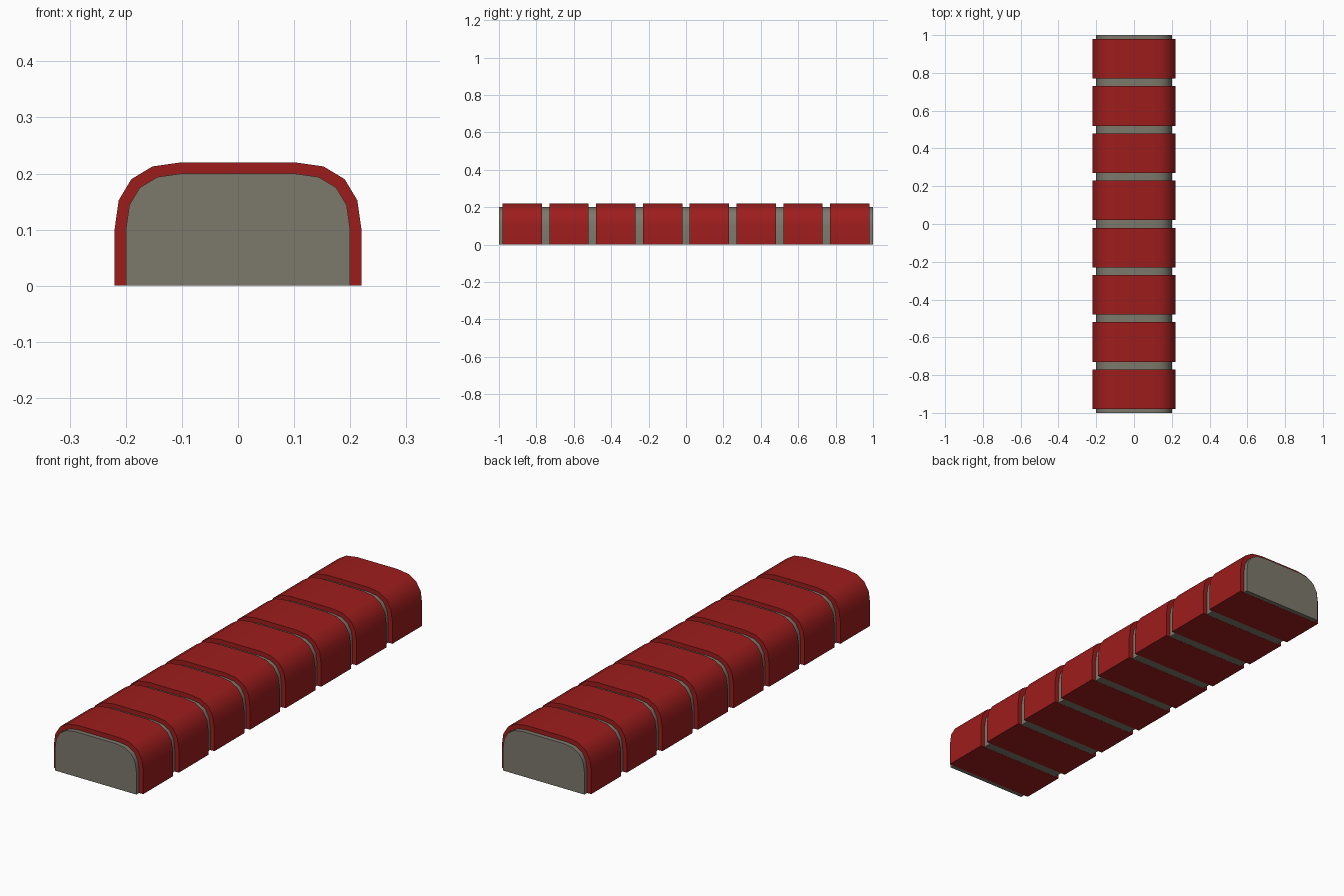
import bpy, bmesh
from math import radians

if "Cube" in bpy.data.objects:
    bpy.data.objects.remove(bpy.data.objects["Cube"])


def material(name, color):
    m = bpy.data.materials.new(name)
    m.diffuse_color = (*color, 1)
    m.use_nodes = True
    m.node_tree.nodes["Principled BSDF"].inputs["Base Color"].default_value = m.diffuse_color
    return m


def rounded_profile(half_w, height, spring=0.10, flat=0.10, steps=4, base=0.0):
    """Flat-bottomed section with rounded upper corners."""
    right = [(half_w, base)]
    for i in range(steps + 1):
        t = i / steps
        right.append((half_w - (half_w - flat) * t * t,
                      height - (height - spring) * (1 - t) ** 2))
    return right + [(-x, z) for x, z in reversed(right)]


def extrude_along_y(name, profile, y0, y1, mat):
    bm = bmesh.new()
    rings = [[bm.verts.new((x, y, z)) for x, z in profile] for y in (y0, y1)]
    n = len(profile)
    for i in range(n):
        j = (i + 1) % n
        bm.faces.new((rings[0][i], rings[0][j], rings[1][j], rings[1][i]))
    for ring in rings:
        bm.faces.new(ring)
    bmesh.ops.recalc_face_normals(bm, faces=bm.faces)
    mesh = bpy.data.meshes.new(name)
    bm.to_mesh(mesh)
    bm.free()
    mesh.materials.append(mat)
    obj = bpy.data.objects.new(name, mesh)
    bpy.context.collection.objects.link(obj)
    bpy.ops.object.select_all(action='DESELECT')
    obj.select_set(True)
    bpy.context.view_layer.objects.active = obj
    bpy.ops.object.shade_smooth_by_angle(angle=radians(30))
    return obj


grey = material("warm_grey", (0.20, 0.19, 0.15))
red = material("dark_red", (0.34, 0.012, 0.012))

# Inner core, a hair above the base so the bands show cleanly from below
extrude_along_y("core", rounded_profile(0.20, 0.20, base=0.0005), -1, 1, grey)

# Eight evenly spaced outer bands
for k in range(8):
    centre = -0.875 + 0.25 * k
    extrude_along_y(f"band_{k + 1}", rounded_profile(0.22, 0.22),
                    centre - 0.105, centre + 0.105, red)
